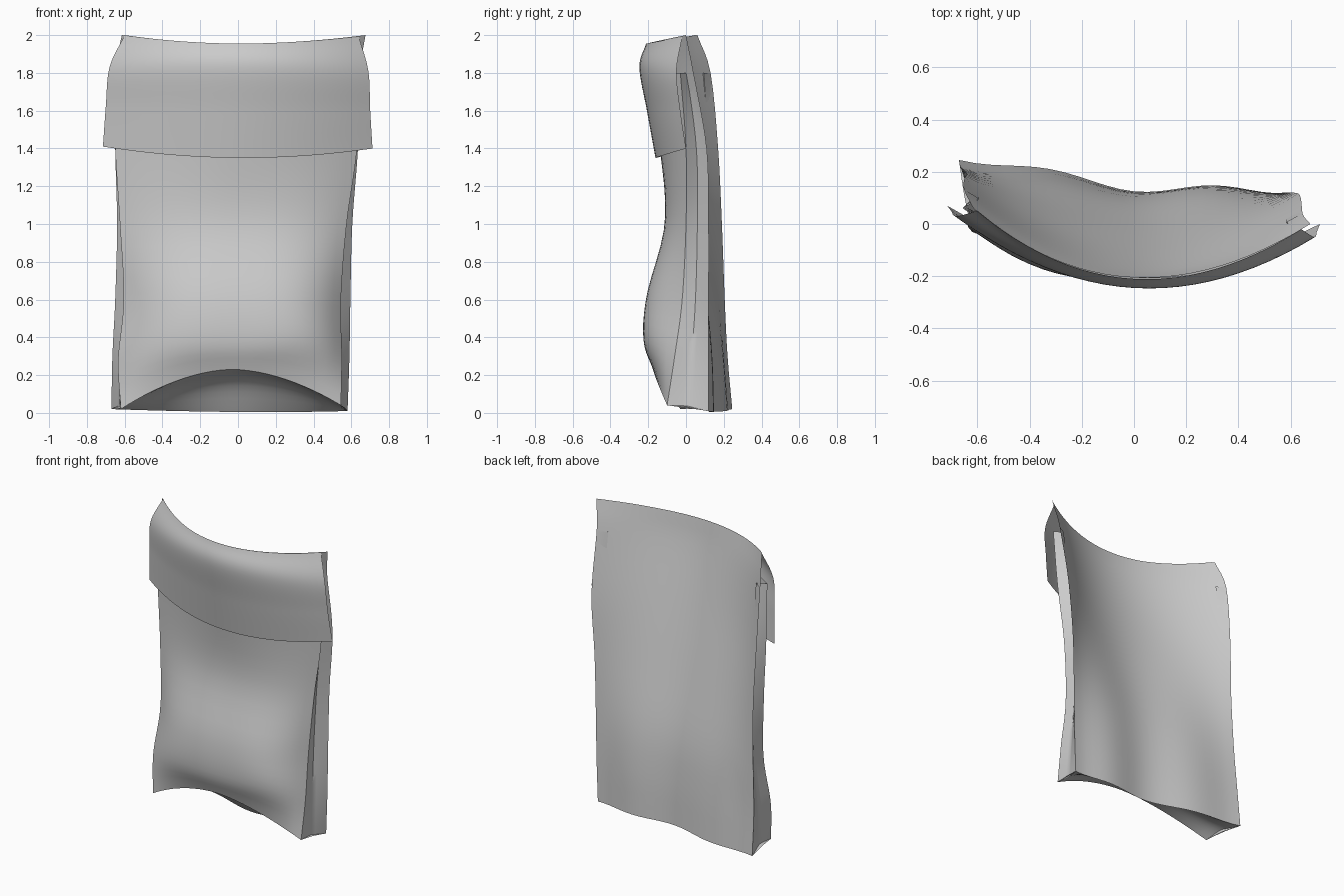
import bpy
import math

if "Cube" in bpy.data.objects:
    bpy.data.objects.remove(bpy.data.objects["Cube"])


def spline(rows, t):
    """Catmull-Rom point through equally weighted rows, t in 0..1."""
    n = len(rows) - 1
    i = min(int(t * n), n - 1)
    f = t * n - i
    out = []
    for k in range(len(rows[0])):
        b, c = rows[i][k], rows[i + 1][k]
        a = rows[i - 1][k] if i > 0 else 2 * b - c
        d = rows[i + 2][k] if i + 2 <= n else 2 * c - b
        out.append(b + 0.5 * f * (c - a + f * (2 * a - 5 * b + 4 * c - d
                                               + f * (3 * (b - c) + d - a))))
    return out


def sheet(name, left, centre, right, nu=24, nv=24, flip=False):
    """Paper sheet swept over left / centre / right profile lines.
    Centre rows hold x, y, z, roundness power, ripple depth."""
    verts, faces = [], []
    for j in range(nv + 1):
        l, c, r = (spline(p, j / nv) for p in (left, centre, right))
        for i in range(nu + 1):
            u = 2 * i / nu - 1
            w = 1 - abs(u) ** c[3]
            p = [l[k] * (1 - u) / 2 + r[k] * (1 + u) / 2
                 + (c[k] - (l[k] + r[k]) / 2) * w for k in range(3)]
            p[1] += c[4] * math.sin(math.pi * u) ** 2
            verts.append(p)
    for j in range(nv):
        for i in range(nu):
            a = j * (nu + 1) + i
            f = (a, a + 1, a + nu + 2, a + nu + 1)
            faces.append(f[::-1] if flip else f)
    me = bpy.data.meshes.new(name)
    me.from_pydata(verts, [], faces)
    ob = bpy.data.objects.new(name, me)
    bpy.context.collection.objects.link(ob)
    bpy.ops.object.select_all(action='DESELECT')
    ob.select_set(True)
    bpy.context.view_layer.objects.active = ob
    bpy.ops.object.shade_smooth_by_angle(angle=math.radians(40))
    return ob


# Side edges of the bag, bottom to mouth
front_l = [(-.62, -.03, .02), (-.635, -.005, .28), (-.605, .03, .6),
           (-.625, .055, 1.0), (-.65, .065, 1.4), (-.655, .06, 1.8)]
front_r = [(.545, -.10, .04), (.55, -.06, .3), (.545, -.02, .6),
           (.575, 0, 1.0), (.63, 0, 1.4), (.64, -.03, 1.8)]
back_l = [(-.67, .245, .02), (-.665, .22, .3), (-.65, .205, .6),
          (-.64, .19, 1.0), (-.65, .17, 1.4), (-.65, .13, 1.8)]
back_r = [(.58, .12, .01), (.59, .12, .3), (.595, .12, .6),
          (.605, .12, 1.0), (.635, .11, 1.4), (.645, .04, 1.8)]

# Puffed front panel
front_c = [(-.04, -.17, .23, 1.8, 0), (0, -.22, .38, 3.2, 0),
           (0, -.205, .62, 3.2, 0), (0, -.11, 1.0, 2.6, 0),
           (0, -.135, 1.38, 2, 0), (0, -.205, 1.78, 2, 0)]
sheet("front_panel", front_l, front_c, front_r)

# Back panel, rising to the fold line
back_c = [(0, .125, .005, 2, .04), (0, .115, .3, 2, .035),
          (0, .085, .6, 2, .025), (0, .0, 1.0, 2, .01),
          (0, -.09, 1.4, 2, 0), (0, -.175, 1.78, 2, 0),
          (0, -.205, 1.955, 2, 0)]
sheet("back_panel", back_l + [(-.615, .06, 2.0)], back_c,
      back_r + [(.675, 0, 2.0)], flip=True)

# Flap folded over the mouth
sheet("folded_flap",
      [(-.60, .05, 2.0), (-.68, .03, 1.83), (-.70, .05, 1.62), (-.715, .07, 1.41)],
      [(0, -.21, 1.955, 2, 0), (0, -.245, 1.83, 2, 0),
       (0, -.205, 1.6, 2, 0), (0, -.16, 1.35, 2, 0)],
      [(.64, -.02, 1.99), (.69, -.05, 1.81), (.70, -.03, 1.6), (.712, 0, 1.40)],
      flip=True)

# Arched bottom panel
sheet("bottom_panel",
      [front_l[0], (-.65, .11, .03), back_l[0]],
      [front_c[0], (0, 0, .17, 1.9, .02), back_c[0]],
      [front_r[0], (.56, .01, .03), back_r[0]], nv=10, flip=True)

# Side gussets with an inward crease
for name, f, b, s in (("left_gusset", front_l, back_l, -1),
                      ("right_gusset", front_r, back_r, 1)):
    depth = (.015, .03, .035, .04, .05, .06)
    crease = [((p[0] + q[0]) / 2 - s * d, (p[1] + q[1]) / 2, (p[2] + q[2]) / 2, 1, 0)
              for p, q, d in zip(f, b, depth)]
    sheet(name, f, crease, b, nu=8, flip=(s < 0))
